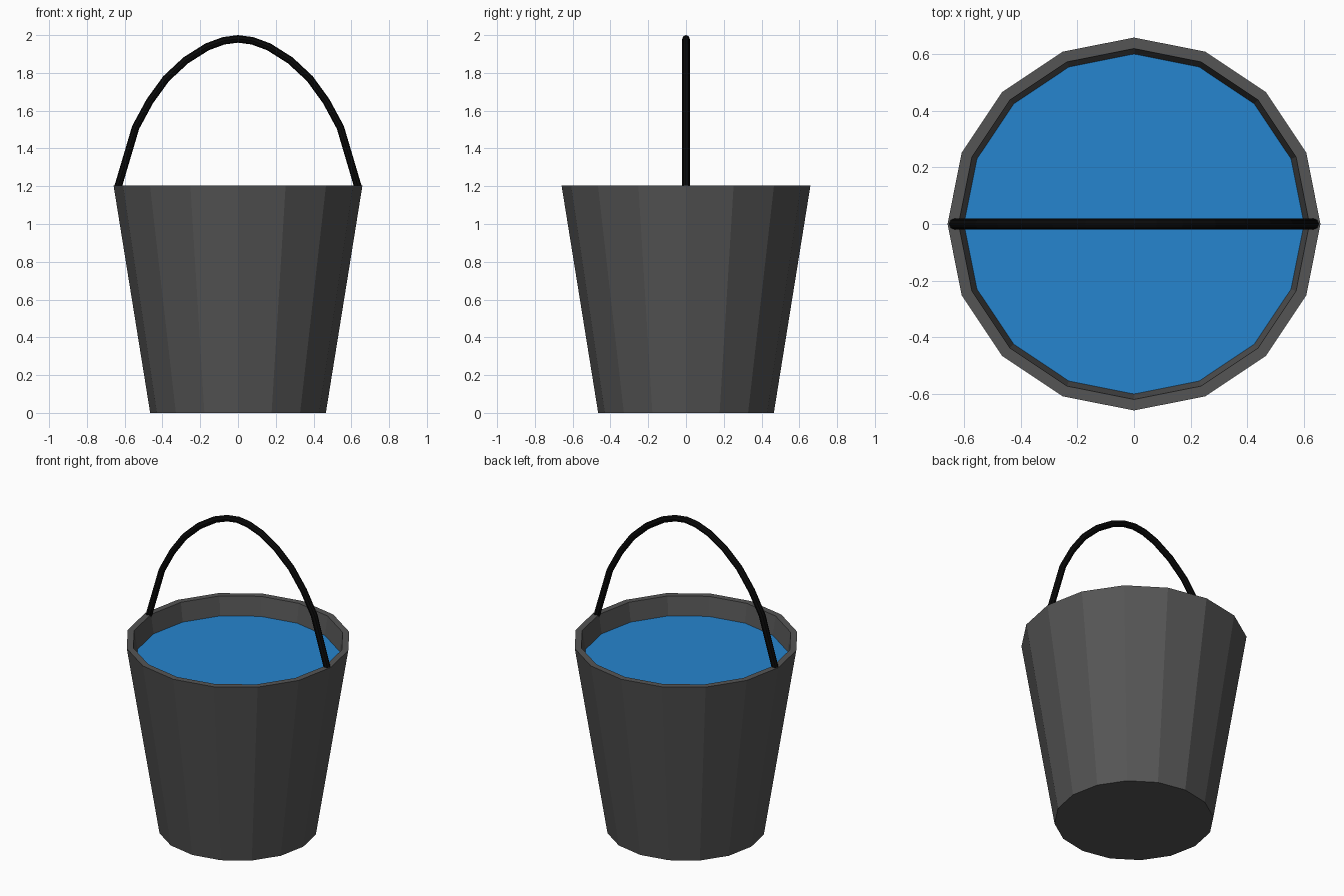
import bpy, bmesh, math

if "Cube" in bpy.data.objects:
    bpy.data.objects.remove(bpy.data.objects["Cube"])

SIDES = 16


def material(name, rgb):
    m = bpy.data.materials.new(name)
    m.diffuse_color = (*rgb, 1.0)
    m.use_nodes = True
    m.node_tree.nodes["Principled BSDF"].inputs["Base Color"].default_value = m.diffuse_color
    return m


def lathe(name, profile, mat):
    """Revolve (radius, z) points into a flat-faced solid; both ends are capped."""
    bm = bmesh.new()
    rings = []
    for r, z in profile:
        angles = [2 * math.pi * i / SIDES for i in range(SIDES)]
        rings.append([bm.verts.new((r * math.cos(a), r * math.sin(a), z)) for a in angles])
    for low, high in zip(rings, rings[1:]):
        for i in range(SIDES):
            j = (i + 1) % SIDES
            bm.faces.new((low[i], low[j], high[j], high[i]))
    bm.faces.new(rings[0][::-1])
    bm.faces.new(rings[-1])
    me = bpy.data.meshes.new(name)
    bm.to_mesh(me)
    bm.free()
    me.materials.append(mat)
    ob = bpy.data.objects.new(name, me)
    bpy.context.collection.objects.link(ob)
    return ob


grey = material("dark_grey", (0.09, 0.09, 0.09))
blue = material("water_blue", (0.019, 0.235, 0.62))
black = material("black", (0.003, 0.003, 0.003))

# Bucket: tapered outer wall, flat rim, inner wall and floor
lathe("bucket", [(0.465, 0), (0.659, 1.205), (0.62, 1.205), (0.435, 0.05)], grey)

# Water: filled body just below the rim
lathe("water", [(0.432, 0.055), (0.601, 1.085)], blue)

# Handle: round bar along a mirrored arch, ends sunk into the rim
half = [(0.637, 1.19), (0.542, 1.511), (0.467, 1.65), (0.38, 1.77),
        (0.277, 1.866), (0.163, 1.938), (0.076, 1.97)]
path = [(-x, z) for x, z in half] + [(0, 1.98)] + half[::-1]
cu = bpy.data.curves.new("handle", "CURVE")
cu.dimensions = "3D"
cu.bevel_depth = 0.02
cu.bevel_resolution = 2
cu.use_fill_caps = True
sp = cu.splines.new("POLY")
sp.points.add(len(path) - 1)
for p, (x, z) in zip(sp.points, path):
    p.co = (x, 0, z, 1)
sp.use_smooth = False
cu.materials.append(black)
handle = bpy.data.objects.new("handle", cu)
bpy.context.collection.objects.link(handle)
bpy.context.view_layer.objects.active = handle
handle.select_set(True)
bpy.ops.object.convert(target="MESH")
